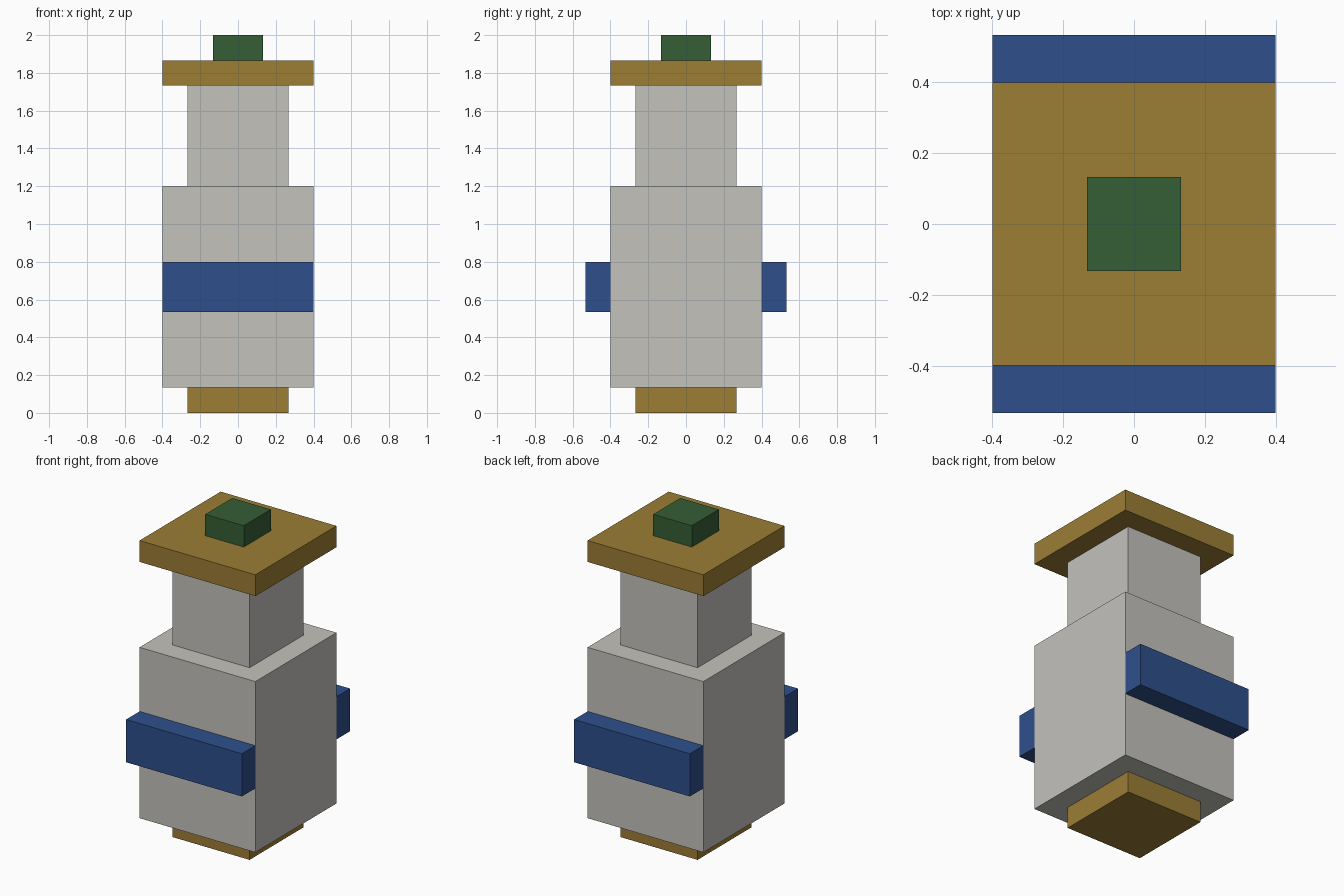
import bpy

if "Cube" in bpy.data.objects:
    bpy.data.objects.remove(bpy.data.objects["Cube"])

U = 2 / 15  # model is built on a regular grid of this step


def linear(c):
    c /= 255
    return c / 12.92 if c <= 0.04045 else ((c + 0.055) / 1.055) ** 2.4


def material(name, rgb):
    m = bpy.data.materials.new(name)
    m.diffuse_color = (*[linear(c) for c in rgb], 1)
    m.use_nodes = True
    m.node_tree.nodes["Principled BSDF"].inputs["Base Color"].default_value = m.diffuse_color
    return m


grey = material("pale grey", (196, 194, 188))
gold = material("dull gold", (156, 125, 53))
blue = material("deep blue", (46, 79, 140))
green = material("dark green", (54, 94, 54))


def box(name, mat, half_x, y0, y1, z0, z1):
    """Box centred on x, sizes in grid steps."""
    bpy.ops.mesh.primitive_cube_add(size=1, location=(0, (y0 + y1) / 2 * U, (z0 + z1) / 2 * U))
    ob = bpy.context.object
    ob.name = name
    ob.scale = (2 * half_x * U, (y1 - y0) * U, (z1 - z0) * U)
    bpy.ops.object.transform_apply(location=False, rotation=False, scale=True)
    ob.data.materials.append(mat)
    return ob


# Stacked square parts: name, material, half width, bottom, top
for name, mat, h, z0, z1 in (
    ("base", gold, 2, 0, 1),
    ("body", grey, 3, 1, 9),
    ("neck", grey, 2, 9, 13),
    ("cap", gold, 3, 13, 14),
    ("knob", green, 1, 14, 15),
):
    box(name, mat, h, -h, h, z0, z1)

# Raised bands on the front and back of the body
box("front_band", blue, 3, -4, -3, 4, 6)
box("back_band", blue, 3, 3, 4, 4, 6)
